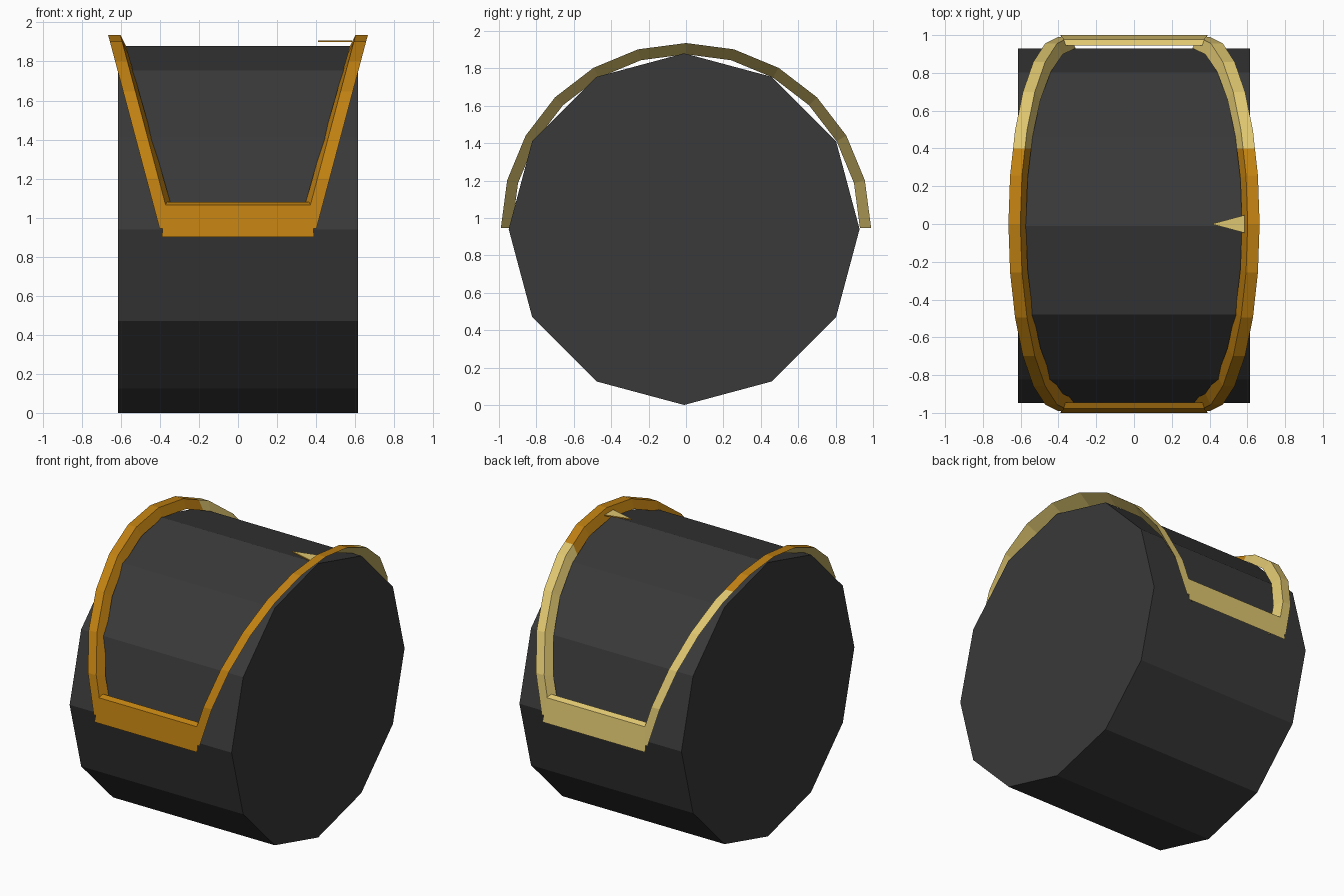
import bpy, bmesh, math

if "Cube" in bpy.data.objects:
    bpy.data.objects.remove(bpy.data.objects["Cube"])


def material(name, rgb):
    m = bpy.data.materials.new(name)
    m.diffuse_color = (*rgb, 1)
    m.use_nodes = True
    m.node_tree.nodes["Principled BSDF"].inputs["Base Color"].default_value = m.diffuse_color
    return m


BLACK = material("dark grey", (0.041, 0.041, 0.041))
ORANGE = material("deep brass", (0.53, 0.22, 0.006))
LIGHT = material("pale brass", (0.74, 0.57, 0.165))


def finish(name, bm, mats):
    mesh = bpy.data.meshes.new(name)
    bm.to_mesh(mesh)
    bm.free()
    for m in mats:
        mesh.materials.append(m)
    ob = bpy.data.objects.new(name, mesh)
    bpy.context.collection.objects.link(ob)
    return ob


def prism(bm, a, b):
    """Closed solid between two matching outlines."""
    va = [bm.verts.new(p) for p in a]
    vb = [bm.verts.new(p) for p in b]
    n = len(a)
    bm.faces.new(va)
    bm.faces.new(vb[::-1])
    for i in range(n):
        j = (i + 1) % n
        bm.faces.new((va[i], vb[i], vb[j], va[j]))
    bmesh.ops.recalc_face_normals(bm, faces=bm.faces[:])


def split_brass(bm):
    """Pale at the back, deep at the front; faces already marked pale stay so."""
    geom = bm.verts[:] + bm.edges[:] + bm.faces[:]
    bmesh.ops.bisect_plane(bm, geom=geom, plane_co=(0, 0.4, 0), plane_no=(0, 1, 0))
    for f in bm.faces:
        if f.calc_center_median().y > 0.4:
            f.material_index = 1


# Twelve-sided drum lying along x
bm = bmesh.new()
ring = [(-0.01 + 0.938 * math.sin(k * math.pi / 6), 0.94 + 0.94 * math.cos(k * math.pi / 6))
        for k in range(12)]
prism(bm, [(-0.615, y, z) for y, z in ring], [(0.615, y, z) for y, z in ring])
finish("drum", bm, [BLACK])

# Curved side arms: triangular section swept over the half circle, leaning outward
for side, name in ((1, "right_arm"), (-1, "left_arm")):
    bm = bmesh.new()
    rings = []
    for k in range(13):
        a = math.radians(15 * k)
        s, c = math.sin(a), math.cos(a)
        section = [(0.402, 0.99), (0.339, 0.99), (0.309, 0.93)]
        rings.append([bm.verts.new((side * (x + 0.263 * s), -r * c, 0.945 + r * s))
                      for x, r in section])
    for p, q in zip(rings, rings[1:]):
        for i in range(3):
            j = (i + 1) % 3
            f = bm.faces.new((p[i], p[j], q[j], q[i]))
            f.material_index = 1 if i == 2 else 0   # underside is pale
    bm.faces.new(rings[0])
    bm.faces.new(rings[-1])
    bmesh.ops.recalc_face_normals(bm, faces=bm.faces[:])
    split_brass(bm)
    finish(name, bm, [ORANGE, LIGHT])

# Cross bars joining the arms at front and back
for side, name in ((-1, "front_bar"), (1, "back_bar")):
    bm = bmesh.new()
    rows = [(0.39, 1.0, 0.902), (0.373, 0.978, 1.065), (0.365, 0.945, 1.08)]
    vs = [[bm.verts.new((sx * x, side * y, z)) for sx in (-1, 1)] for x, y, z in rows]
    for i in range(3):
        p, q = vs[i], vs[(i + 1) % 3]
        f = bm.faces.new((p[0], p[1], q[1], q[0]))
        f.material_index = 1 if i == 2 else 0
    bmesh.ops.recalc_face_normals(bm, faces=bm.faces[:])
    split_brass(bm)
    finish(name, bm, [ORANGE, LIGHT])

# Small pointer on the right arm
bm = bmesh.new()
tri = [(0.41, 0), (0.585, -0.047), (0.585, 0.047)]
prism(bm, [(x, y, 1.9) for x, y in tri], [(x, y, 1.908) for x, y in tri])
for f in bm.faces:
    f.material_index = 1 if f.normal.z > 0.5 else 0
finish("pointer", bm, [ORANGE, LIGHT])
